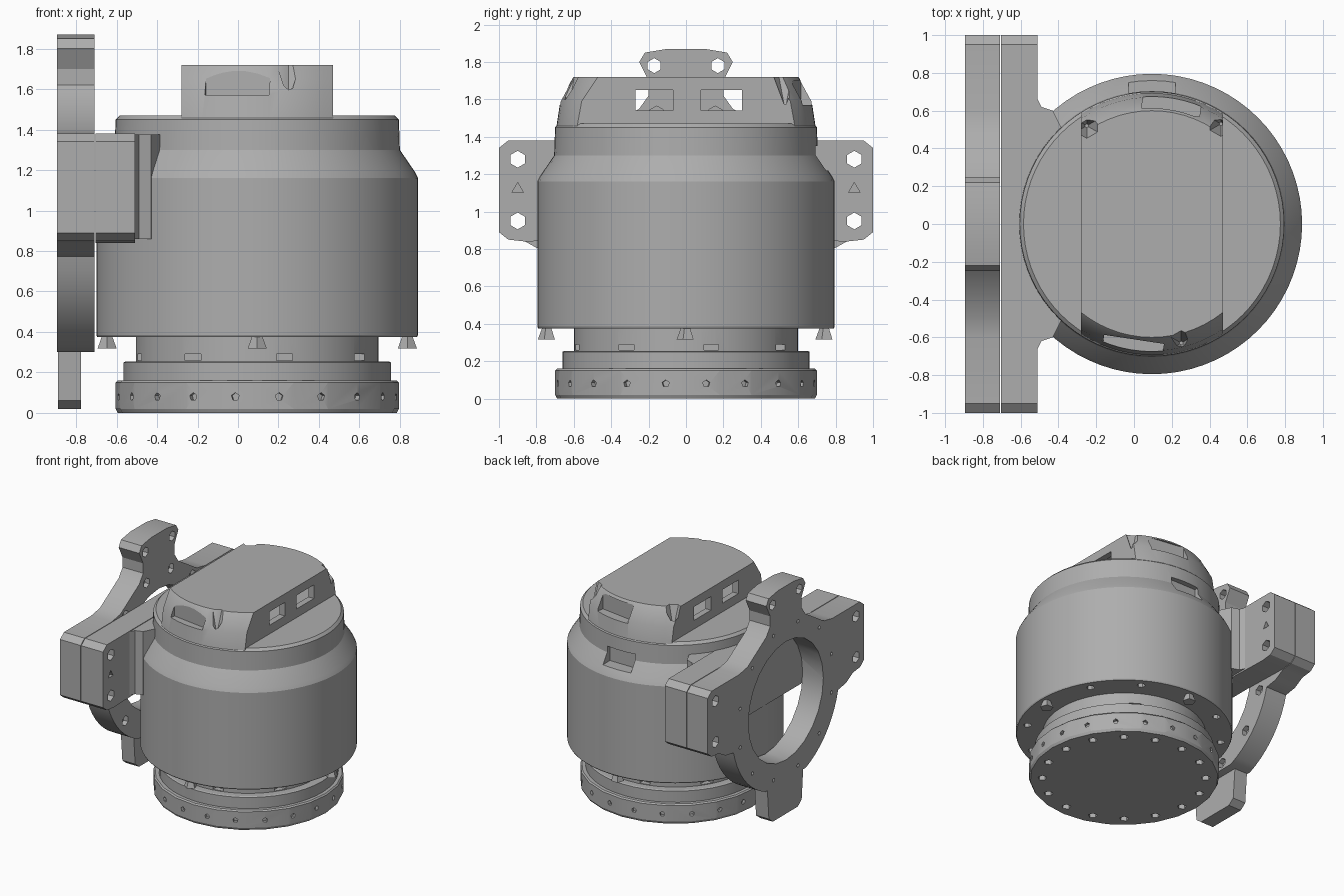
import bpy, bmesh, math
from mathutils import Matrix, Vector

if "Cube" in bpy.data.objects:
    bpy.data.objects.remove(bpy.data.objects["Cube"])

CX = 0.095  # axis of the round housing
grey = bpy.data.materials.new("cast_grey")
grey.diffuse_color = (0.42, 0.42, 0.42, 1)
grey.use_nodes = True
grey.node_tree.nodes["Principled BSDF"].inputs["Base Color"].default_value = grey.diffuse_color


def finish(name, bm, smooth=True):
    bmesh.ops.recalc_face_normals(bm, faces=bm.faces)
    me = bpy.data.meshes.new(name)
    bm.to_mesh(me)
    bm.free()
    ob = bpy.data.objects.new(name, me)
    bpy.context.collection.objects.link(ob)
    me.materials.append(grey)
    if smooth:
        shade(ob)
    return ob


def shade(ob):
    bpy.ops.object.select_all(action='DESELECT')
    bpy.context.view_layer.objects.active = ob
    ob.select_set(True)
    bpy.ops.object.shade_smooth_by_angle(angle=math.radians(25))


def loft(name, loops, smooth=True):
    """Skin a stack of equal-length closed loops and cap both ends."""
    bm = bmesh.new()
    rows = [[bm.verts.new(p) for p in lp] for lp in loops]
    n = len(rows[0])
    for a, b in zip(rows, rows[1:]):
        for i in range(n):
            bm.faces.new((a[i], a[(i + 1) % n], b[(i + 1) % n], b[i]))
    bm.faces.new(rows[0])
    bm.faces.new(rows[-1])
    return finish(name, bm, smooth)


def revolve(name, profile, n):
    ang = [2 * math.pi * i / n for i in range(n)]
    return loft(name, [[(CX + r * math.cos(a), r * math.sin(a), z) for a in ang]
                       for r, z in profile])


def plate(name, half, x0, x1):
    """Extrude a y-mirrored (y, z) outline along x, with a small bevelled edge."""
    pts = half + [(-y, z) for y, z in reversed(half)]
    ob = loft(name, [[(x, y, z) for y, z in pts] for x in (x0, x1)], False)
    return ob


def cut(ob, bm):
    """Subtract a bmesh of separate cutter solids from an object."""
    tool = finish("cutter", bm, False)
    tool.hide_render = True
    md = ob.modifiers.new("cut", 'BOOLEAN')
    md.operation, md.solver, md.object = 'DIFFERENCE', 'EXACT', tool
    bpy.context.view_layer.objects.active = ob
    bpy.ops.object.modifier_apply(modifier=md.name)
    bpy.data.objects.remove(tool)
    shade(ob)


def add_box(bm, x0, x1, y0, y1, z0, z1, turn=0):
    c = Vector(((x0 + x1) / 2, (y0 + y1) / 2, (z0 + z1) / 2))
    m = (Matrix.Translation(c) @ Matrix.Rotation(turn, 4, 'Z')
         @ Matrix.Diagonal((x1 - x0, y1 - y0, z1 - z0, 1)))
    bmesh.ops.create_cube(bm, size=1, matrix=m)


def add_rod(bm, p, axis, r, length, n=6, r2=None):
    rot = Vector(axis).to_track_quat('Z', 'Y').to_matrix().to_4x4()
    bmesh.ops.create_cone(bm, cap_ends=True, segments=n, radius1=r,
                          radius2=r if r2 is None else r2, depth=length,
                          matrix=Matrix.Translation(p) @ rot)


def polar(r, a, z):
    return Vector((CX + r * math.cos(a), r * math.sin(a), z))


# Base flange with radial and underside bolt holes
base = revolve("base_flange", [(0.69, 0), (0.70, 0.02), (0.70, 0.15), (0.69, 0.16)], 24)
bm = bmesh.new()
for i in range(20):
    a = math.radians(9 + 18 * i)
    add_rod(bm, polar(0.70, a, 0.08), (math.cos(a), math.sin(a), 0), 0.02, 0.06, 5)
for i in range(16):
    add_rod(bm, polar(0.6, math.radians(22.5 * i + 5), 0), (0, 0, 1), 0.035, 0.08, 5)
cut(base, bm)

# Stepped neck between base and housing
revolve("neck_collar", [(0.66, 0.15), (0.66, 0.25), (0.65, 0.255)], 48)
neck = revolve("neck", [(0.60, 0.24), (0.60, 0.40)], 48)
bm = bmesh.new()
for i in range(8):
    a = math.radians(45 * i + 13)
    add_box(bm, CX + 0.6 * math.cos(a) - 0.04, CX + 0.6 * math.cos(a) + 0.04,
            0.6 * math.sin(a) - 0.04, 0.6 * math.sin(a) + 0.04, 0.26, 0.29)
cut(neck, bm)

# Main housing with shoulder, back pocket and underside holes
body = revolve("main_housing", [(0.79, 0.375), (0.795, 0.385), (0.795, 1.16), (0.78, 1.19),
                                (0.705, 1.30), (0.70, 1.45), (0.68, 1.47)], 72)
bm = bmesh.new()
add_box(bm, -0.03, 0.22, 0.66, 0.85, 1.22, 1.35)
for i in range(12):
    if i % 3:
        add_rod(bm, polar(0.72, math.radians(30 * i), 0.375), (0, 0, 1), 0.03, 0.08, 6)
cut(body, bm)

# Four tapered lugs under the housing
for i in range(4):
    bm = bmesh.new()
    add_rod(bm, polar(0.742, i * math.pi / 2, 0.35), (0, 0, 1), 0.05, 0.066, 5, 0.025)
    finish("under_lug_%d" % i, bm, False)


# Hollow flat-sided cap
def cap_loop(r, half, z, n=14):
    a0 = math.acos(half / r)
    arc = [a0 + (math.pi - 2 * a0) * i / n for i in range(n + 1)]
    return [polar(r, a, z) for a in arc] + [polar(r, a + math.pi, z) for a in arc]


cap = loft("top_cap", [cap_loop(r, 0.375, z) for r, z in
                       ((0.695, 1.44), (0.672, 1.59), (0.605, 1.715), (0.60, 1.72))])
cavity = loft("cavity", [cap_loop(r, 0.325, z) for r, z in ((0.62, 1.48), (0.53, 1.67))], False)
bm = bmesh.new()
bm.from_mesh(cavity.data)
bpy.data.objects.remove(cavity)
cut(cap, bm)
bm = bmesh.new()
for y0, y1 in ((-0.27, -0.07), (0.08, 0.30)):  # side windows
    add_box(bm, -0.4, 0.6, y0, y1, 1.54, 1.65)
add_box(bm, -0.17, 0.15, -0.75, -0.61, 1.57, 1.70, -0.15)  # front pocket
add_box(bm, 0.05, 0.36, 0.59, 0.75, 1.57, 1.70, -0.15)  # back pocket
for x, y in ((0.25, -0.63), (-0.25, 0.52), (0.46, 0.53)):  # tapered notches
    add_rod(bm, (x, y, 1.65), (0, 0, 1), 0.01, 0.16, 6, 0.07)
cut(cap, bm)

# Outer mounting ring with ears and a top tab
RC = 0.94
arc = [(0.69 * math.cos(a), RC + 0.69 * math.sin(a))
       for a in [math.radians(-14 - 6 * i) for i in range(10)]]
ear_low = [(0.95, 1.38), (1.0, 1.34), (1.0, 0.89), (0.95, 0.85), (0.86, 0.84)]
tab = [(0.10, 1.87), (0.22, 1.85), (0.25, 1.80), (0.20, 1.70), (0.20, 1.62),
       (0.25, 1.55), (0.49, 1.40), (0.60, 1.38)]
ring = plate("mounting_ring", tab + ear_low + [(0.77, 0.79)] + arc, -0.895, -0.71)
bm = bmesh.new()
add_rod(bm, (-0.8, 0, RC), (1, 0, 0), 0.48, 0.4, 24)
add_rod(bm, (-0.895, 0, RC), (1, 0, 0), 0.52, 0.06, 24)
for s in (-1, 1):
    add_rod(bm, (-0.8, s * 0.17, 1.78), (1, 0, 0), 0.04, 0.4)
    for z in (0.95, 1.28):
        add_rod(bm, (-0.8, s * 0.90, z), (1, 0, 0), 0.045, 0.4)
for i in range(12):
    a = math.radians(15 + 30 * i)
    p = (0.605 * math.cos(a), RC + 0.605 * math.sin(a))
    add_rod(bm, (-0.71, *p), (1, 0, 0), 0.04, 0.08)
    add_rod(bm, (-0.895, *p), (1, 0, 0), 0.016, 0.06, 5)
cut(ring, bm)

# Thin bottom tab of the ring
plate("ring_bottom_tab", [(0.23, 0.31), (0.21, 0.06), (0.16, 0.02)], -0.89, -0.775)

# Clamp block on the housing side, with matching ears
clamp = plate("clamp_block", [(0.5, 1.38)] + ear_low + [(0.5, 0.85)], -0.705, -0.51)
bm = bmesh.new()
for s in (-1, 1):
    for z in (0.95, 1.28):
        add_rod(bm, (-0.6, s * 0.90, z), (1, 0, 0), 0.045, 0.4)
    add_rod(bm, (-0.51, s * 0.90, 1.12), (1, 0, 0), 0.035, 0.06, 3)
cut(clamp, bm)

# Filleted web joining the clamp to the housing
web = [(-0.60, 0.72), (-0.51, 0.66), (-0.49, 0.62), (-0.43, 0.60), (-0.38, 0.50)]
web += [(x, -y) for x, y in reversed(web)]
loft("clamp_web", [[(x, y, z) for x, y in web] for z in (0.86, 1.375)], False)
